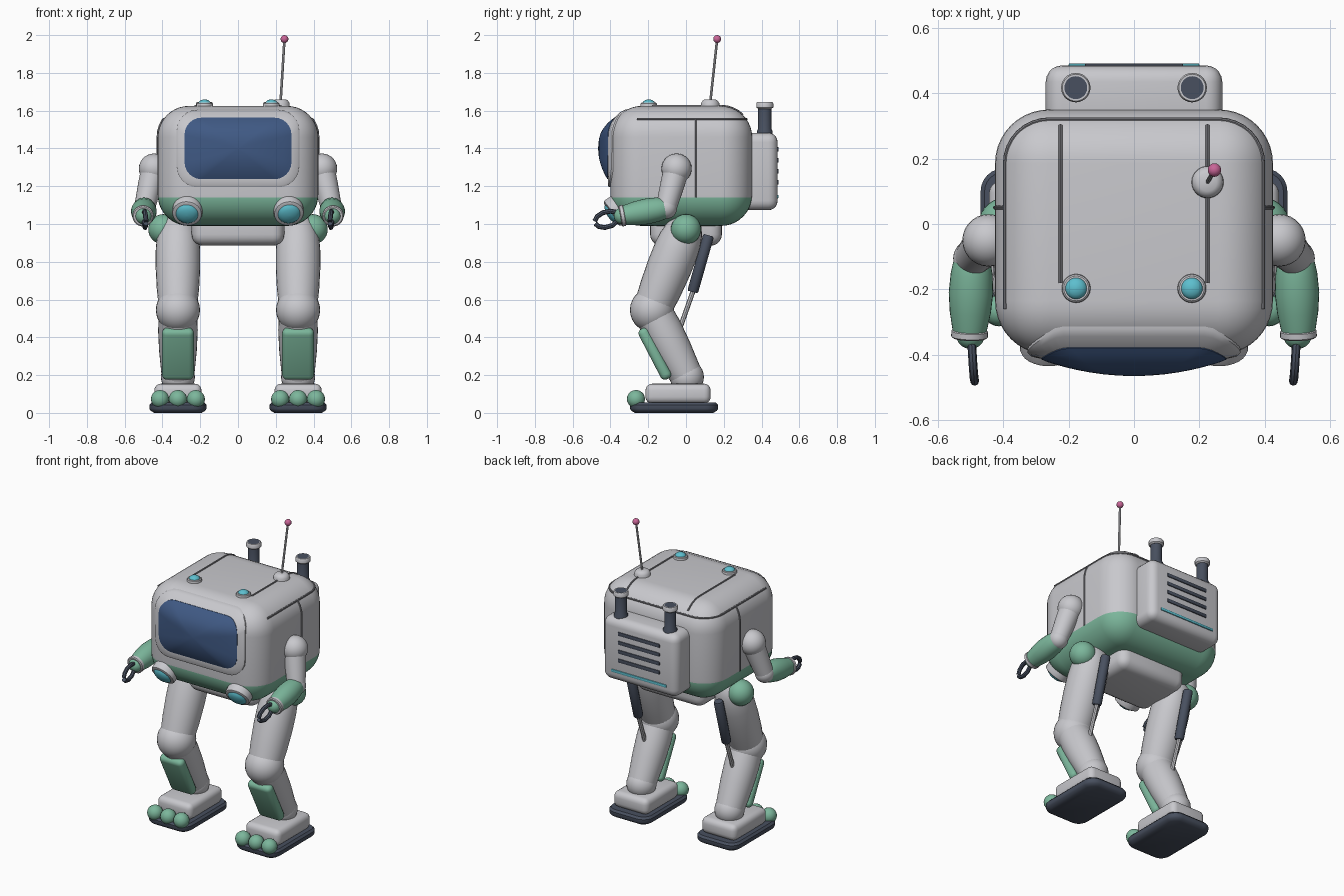
import bpy, bmesh, math
from mathutils import Vector, Matrix

if "Cube" in bpy.data.objects:
    bpy.data.objects.remove(bpy.data.objects["Cube"])


def material(name, rgb):
    m = bpy.data.materials.new(name)
    m.diffuse_color = (*rgb, 1)
    m.use_nodes = True
    m.node_tree.nodes["Principled BSDF"].inputs["Base Color"].default_value = m.diffuse_color
    return m


GREY = material("light_grey", (0.58, 0.58, 0.61))
GREEN = material("sage_green", (0.20, 0.47, 0.33))
BLUE = material("screen_blue", (0.05, 0.10, 0.23))
DARK = material("slate", (0.065, 0.08, 0.115))
CYAN = material("cyan", (0.11, 0.52, 0.62))
PINK = material("pink", (0.58, 0.13, 0.31))
SEAM = material("seam_grey", (0.22, 0.22, 0.24))


def finish(name, bm, *mats):
    bmesh.ops.recalc_face_normals(bm, faces=bm.faces)
    me = bpy.data.meshes.new(name)
    bm.to_mesh(me)
    bm.free()
    for m in mats:
        me.materials.append(m)
    ob = bpy.data.objects.new(name, me)
    bpy.context.collection.objects.link(ob)
    return ob


def rounded_bm(size, r, seg):
    bm = bmesh.new()
    bmesh.ops.create_cube(bm, size=1)
    bmesh.ops.scale(bm, vec=size, verts=bm.verts)
    bmesh.ops.bevel(bm, geom=bm.edges[:], offset=r, segments=seg, profile=0.5, affect='EDGES')
    return bm


def box(name, loc, size, r, mat, seg=4, tilt=0):
    bm = rounded_bm(size, r, seg)
    bmesh.ops.transform(bm, matrix=Matrix.Translation(loc) @ Matrix.Rotation(tilt, 4, 'X'), verts=bm.verts)
    return finish(name, bm, mat)


def stack(name, rings, mat, caps=True):
    """Skin a series of equal-length point loops."""
    bm = bmesh.new()
    loops = [[bm.verts.new(p) for p in ring] for ring in rings]
    n = len(loops[0])
    for a, b in zip(loops, loops[1:]):
        for i in range(n):
            j = (i + 1) % n
            bm.faces.new((a[i], a[j], b[j], b[i]))
    if caps:
        bm.faces.new(loops[0])
        bm.faces.new(loops[-1])
    return finish(name, bm, mat)


def lathe(name, p, q, prof, mat, n=28):
    """Turned shape along p-q; prof holds (fraction along axis, radius)."""
    p, q = Vector(p), Vector(q)
    rot = (q - p).to_track_quat('Z', 'Y')
    rings = [[p.lerp(q, 0) + (q - p) * t + rot @ Vector((r * math.cos(a), r * math.sin(a), 0))
              for a in (2 * math.pi * i / n for i in range(n))] for t, r in prof]
    return stack(name, rings, mat)


def ball(name, loc, r, mat, n=28):
    bm = bmesh.new()
    bmesh.ops.create_uvsphere(bm, u_segments=n, v_segments=n // 2, radius=r)
    bmesh.ops.translate(bm, vec=loc, verts=bm.verts)
    return finish(name, bm, mat)


def tube(name, pts, r, mat):
    cu = bpy.data.curves.new(name, 'CURVE')
    cu.dimensions = '3D'
    cu.bevel_depth, cu.bevel_resolution, cu.use_fill_caps = r, 2, True
    sp = cu.splines.new('POLY')
    sp.points.add(len(pts) - 1)
    for pt, co in zip(sp.points, pts):
        pt.co = (*co, 1)
    tmp = bpy.data.objects.new(name + "_path", cu)
    me = bpy.data.meshes.new_from_object(tmp)
    bpy.data.objects.remove(tmp)
    me.materials.clear()
    me.materials.append(mat)
    ob = bpy.data.objects.new(name, me)
    bpy.context.collection.objects.link(ob)


def round_rect(hw, hh, r, n=7):
    out = []
    for k, (sx, sy) in enumerate(((1, 1), (-1, 1), (-1, -1), (1, -1))):
        for i in range(n):
            a = math.pi / 2 * (k + i / (n - 1))
            out.append((sx * (hw - r) + r * math.cos(a), sy * (hh - r) + r * math.sin(a)))
    return out


# Body shell: rounded box, green below the waist line
HX, HY, HZ, CY, CZ, R = 0.425, 0.375, 0.3175, -0.025, 1.3075, 0.165
TOP, BACK = CZ + HZ, CY + HY
bm = rounded_bm((2 * HX, 2 * HY, 2 * HZ), R, 10)
bmesh.ops.translate(bm, vec=(0, CY, CZ), verts=bm.verts)
bmesh.ops.bisect_plane(bm, geom=bm.verts[:] + bm.edges[:] + bm.faces[:], plane_co=(0, 0, 1.14), plane_no=(0, 0, 1))
for f in bm.faces:
    f.material_index = int(f.calc_center_median().z < 1.14)
finish("body", bm, GREY, GREEN)


def front(x, z):
    """y of the body's front skin at x, z."""
    dx, dz = max(0, abs(x) - HX + R), max(0, abs(z - CZ) - HZ + R)
    return CY - HY + R - math.sqrt(max(0.0, R * R - dx * dx - dz * dz))


def face_ring(hw, hh, r, lift):
    return [(x, front(x, z + 1.4) - lift, z + 1.4) for x, z in round_rect(hw, hh, r)]


# Visor: bezel frame and domed screen following the front
stack("visor_bezel", [face_ring(0.325, 0.205, 0.11, -0.02), face_ring(0.325, 0.205, 0.11, 0.008),
                      face_ring(0.315, 0.195, 0.10, 0.014), face_ring(0.28, 0.16, 0.09, 0.014)], GREY, False)
stack("visor_screen", [face_ring(0.283, 0.163, 0.09, -0.01)] +
      [face_ring(0.283 * s, 0.163 * s, 0.09 * s, 0.016 + 0.049 * (1 - s * s))
       for s in (1, 0.93, 0.85, 0.75, 0.62, 0.48, 0.32, 0.16, 0.02)], BLUE)

# Panel seams
arc = [math.pi / 2 * i / 8 for i in range(9)]
zr = 1.555
o = math.sqrt(R * R - (zr - TOP + R) ** 2)
half = [(HX - R + o, -0.26, zr)] + [(HX - R + o * math.cos(a), BACK - R + o * math.sin(a), zr) for a in arc]
tube("seam_ring", half + [(-x, y, z) for x, y, z in reversed(half)], 0.006, SEAM)
for s in (-1, 1):
    tube("side_seam", [(s * HX, 0.05, 1.14)] + [(s * (HX - R + R * math.cos(a)), 0.05, TOP - R + R * math.sin(a))
                                                for a in arc[:4]] + [(s * (HX - R + o), 0.05, zr)], 0.006, SEAM)
    tube("roof_seam", [(s * 0.225, -0.18, TOP)] + [(s * 0.225, BACK - R + R * math.sin(a), TOP - R + R * math.cos(a))
                                                   for a in arc[:5]], 0.006, SEAM)

# Lamps: housing plus domed lens


def lamp(name, p, d, r, h):
    p, d = Vector(p), Vector(d).normalized()
    lathe(name + "_housing", p - d * 0.03, p + d * h, [(0, r), (0.8, r), (0.93, r * 0.96), (1, r * 0.86)], GREY)
    lathe(name + "_lens", p, p + d * h, [(0.3, r * 0.74), (1, r * 0.74), (1.3, r * 0.66), (1.6, r * 0.45),
                                         (1.75, r * 0.22), (1.8, 0.002)], CYAN)


for s in (-1, 1):
    lamp("roof_lamp", (s * 0.177, -0.197, TOP - 0.005), (0, 0, 1), 0.044, 0.022)
    lamp("headlamp", (s * 0.268, -0.372, 1.068), (s * 0.08, -0.83, -0.56), 0.08, 0.028)

# Antenna
lathe("antenna_base", (0.225, 0.128, 1.61), (0.225, 0.128, 1.66), [(0, 0.05), (0.6, 0.048), (0.85, 0.04), (1, 0.028)], GREY)
tube("antenna_rod", [(0.225, 0.128, 1.64), (0.246, 0.165, 1.979)], 0.007, GREY)
ball("antenna_tip", (0.246, 0.165, 1.979), 0.021, PINK, 18)

# Backpack with vents, light bar and exhaust stacks
box("backpack", (0, 0.385, 1.278), (0.54, 0.20, 0.41), 0.05, GREY, 5)
for i in range(4):
    box("vent", (0, 0.485, 1.395 - 0.058 * i), (0.30, 0.012, 0.024), 0.004, DARK, 2)
box("light_bar", (0, 0.485, 1.145), (0.40, 0.012, 0.018), 0.004, CYAN, 2)
for s in (-1, 1):
    x, y = s * 0.178, 0.417
    lathe("exhaust_pipe", (x, y, 1.45), (x, y, 1.65), [(0, 0.042), (0.2, 0.042), (0.27, 0.035), (0.976, 0.035)], DARK)
    lathe("exhaust_rim", (x, y, 1.61), (x, y, 1.645), [(0, 0.036), (0.2, 0.045), (0.8, 0.045), (1, 0.041), (1, 0.033)], GREY)

# Pelvis
box("pelvis", (0, 0, 0.985), (0.49, 0.38, 0.20), 0.06, GREY, 5)

for s in (-1, 1):
    X = s * 0.318
    # Leg
    ball("hip_joint", (s * 0.395, 0, 0.972), 0.08, GREEN)
    hip, knee, ankle = (X, 0, 0.99), (X, -0.18, 0.545), (X, 0.005, 0.19)
    lathe("thigh", hip, knee, [(-0.1, 0.05), (-0.05, 0.08), (0.05, 0.1), (0.17, 0.113), (0.3, 0.118), (0.5, 0.118),
                               (0.75, 0.112), (1, 0.1)], GREY)
    ball("knee", knee, 0.117, GREY)
    lathe("shin", knee, ankle, [(0, 0.1), (0.3, 0.105), (0.6, 0.1), (1, 0.086)], GREY)
    ball("ankle", ankle, 0.09, GREY)
    box("shin_guard", (X, -0.165, 0.313), (0.168, 0.06, 0.30), 0.027, GREEN, 4, math.radians(27.5))
    # Rear piston
    lathe("piston_barrel", (X, 0.12, 0.94), (X, 0.035, 0.64), [(0, 0.024), (0.03, 0.029), (0.97, 0.029), (1, 0.024)], DARK, 16)
    tube("piston_rod", [(X, 0.05, 0.68), (X, -0.035, 0.44)], 0.013, GREY)
    # Foot
    box("foot", (X, -0.042, 0.102), (0.25, 0.345, 0.105), 0.035, GREY, 4)
    stack("sole", [[(X + x, y - 0.063, z) for x, y in round_rect(0.151 - d, 0.233 - d, 0.07 - d)]
                   for z, d in ((0, 0.025), (0.012, 0.006), (0.022, 0), (0.042, 0), (0.055, 0.012))], DARK)
    for k in (-1, 0, 1):
        ball("toe", (X + k * 0.095, -0.265, 0.073), 0.048, GREEN, 20)
    # Arm
    shoulder, elbow, wrist = (s * 0.445, -0.05, 1.293), (s * 0.495, -0.105, 1.085), (s * 0.503, -0.34, 1.043)
    ball("shoulder", shoulder, 0.08, GREY)
    lathe("upper_arm", shoulder, elbow, [(0, 0.068), (0.4, 0.064), (1, 0.055)], GREY)
    ball("elbow", elbow, 0.058, GREY)
    lathe("forearm", elbow, wrist, [(-0.12, 0.03), (-0.08, 0.045), (0, 0.055), (0.2, 0.064), (0.45, 0.068),
                                    (0.7, 0.063), (0.95, 0.052)], GREEN)
    lathe("wrist_ring", elbow, wrist, [(0.93, 0.05), (0.95, 0.056), (1.02, 0.056), (1.04, 0.05)], GREY)
    ball("hand", (s * 0.5, -0.338, 1.043), 0.044, GREEN, 20)
    # Pincer fingers
    for name, path in (("upper_finger", ((-0.36, 1.06), (-0.40, 1.068), (-0.44, 1.06), (-0.47, 1.04), (-0.483, 1.015))),
                       ("lower_finger", ((-0.36, 1.02), (-0.39, 0.992), (-0.43, 0.981), (-0.462, 0.987), (-0.48, 1.002)))):
        tube(name, [(s * (0.497 - 0.01 * i / 4), y, z) for i, (y, z) in enumerate(path)], 0.013, DARK)

# Smooth shading with crisp edges kept
for ob in bpy.context.scene.objects:
    ob.select_set(True)
    bpy.context.view_layer.objects.active = ob
bpy.ops.object.shade_smooth_by_angle(angle=math.radians(35))
